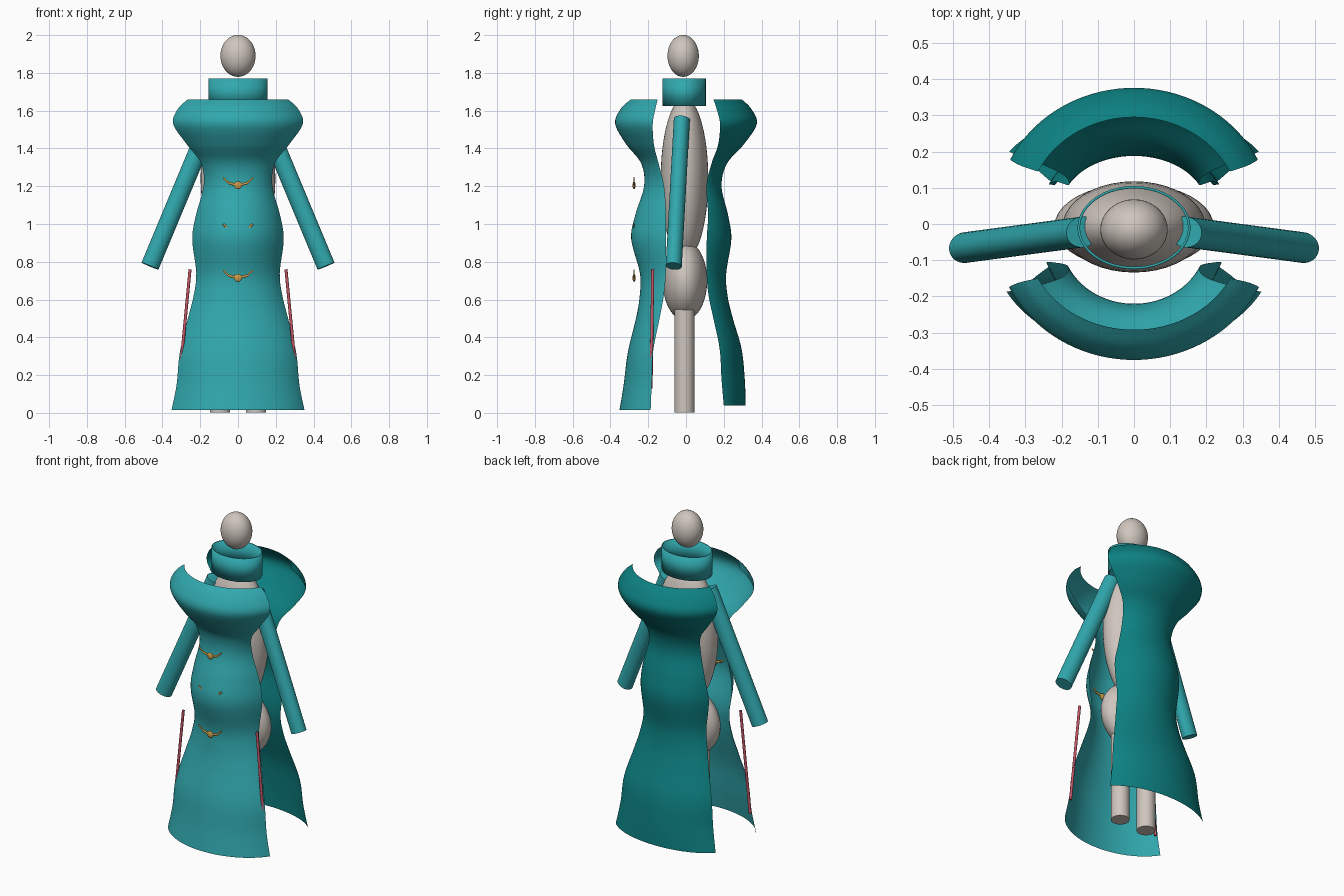
import bpy, bmesh, math
from mathutils import Vector

if "Cube" in bpy.data.objects:
    bpy.data.objects.remove(bpy.data.objects["Cube"])


def material(name, rgb):
    m = bpy.data.materials.new(name)
    m.diffuse_color = (*rgb, 1)
    m.use_nodes = True
    m.node_tree.nodes["Principled BSDF"].inputs["Base Color"].default_value = m.diffuse_color
    return m


TEAL = material("teal cloth", (0.030, 0.39, 0.42))
DARK = material("dark teal cloth", (0.004, 0.22, 0.225))
SKIN = material("mannequin grey", (0.62, 0.56, 0.51))
GOLD = material("gold", (0.60, 0.33, 0.07))
PINK = material("rose piping", (0.56, 0.09, 0.13))


def finish(name, bm, mat, angle=40):
    me = bpy.data.meshes.new(name)
    bm.to_mesh(me)
    bm.free()
    ob = bpy.data.objects.new(name, me)
    bpy.context.collection.objects.link(ob)
    me.materials.append(mat)
    bpy.ops.object.select_all(action='DESELECT')
    ob.select_set(True)
    bpy.context.view_layer.objects.active = ob
    bpy.ops.object.shade_smooth_by_angle(angle=math.radians(angle))
    return ob


def ellipsoid(name, center, radii, mat):
    bm = bmesh.new()
    bmesh.ops.create_uvsphere(bm, u_segments=40, v_segments=24, radius=1)
    for v in bm.verts:
        v.co = Vector(center) + Vector([a * b for a, b in zip(v.co, radii)])
    return finish(name, bm, mat)


def rod(name, a, b, radius, mat, flat=1.0):
    """Capped cylinder from a to b; flat squashes it in depth."""
    a, b = Vector(a), Vector(b)
    bm = bmesh.new()
    bmesh.ops.create_cone(bm, cap_ends=True, segments=32, radius1=radius,
                          radius2=radius, depth=(b - a).length)
    rot = Vector((0, 0, 1)).rotation_difference(b - a)
    for v in bm.verts:
        v.co.y *= flat
        v.co = rot @ v.co + (a + b) / 2
    return finish(name, bm, mat)


def spline(rows, steps=6):
    """Smooth curve through the profile rows."""
    rows = [Vector(r) for r in rows]
    out = []
    for i in range(len(rows) - 1):
        p1, p2 = rows[i], rows[i + 1]
        p0, p3 = rows[max(i - 1, 0)], rows[min(i + 2, len(rows) - 1)]
        for s in range(steps):
            t = s / steps
            out.append(0.5 * (2 * p1 + (p2 - p0) * t
                              + (2 * p0 - 5 * p1 + 4 * p2 - p3) * t * t
                              + (3 * p1 - p0 - 3 * p2 + p3) * t ** 3))
    return out + [rows[-1]]


def gown_panel(name, rows, side, mat):
    """Curved sheet; rows give height, half width, edge depth, middle depth."""
    bm = bmesh.new()
    n, amax = 36, math.radians(64)
    c = math.cos(amax)
    grid = []
    for z, w, edge, mid in spline(rows):
        line = []
        for i in range(n + 1):
            a = amax * (2 * i / n - 1)
            x = w * math.sin(a) / math.sin(amax)
            y = edge + (mid - edge) * (math.cos(a) - c) / (1 - c)
            line.append(bm.verts.new((x, side * y, z)))
        grid.append(line)
    for r, s in zip(grid, grid[1:]):
        for i in range(n):
            f = [r[i], r[i + 1], s[i + 1], s[i]]
            bm.faces.new(f if side < 0 else f[::-1])
    return finish(name, bm, mat, 60)


# Gown panels, hem to neckline
gown_panel("front_panel", [
    (0.015, .352, .187, .352), (0.15, .325, .182, .330), (0.32, .308, .175, .308),
    (0.50, .265, .140, .265), (0.62, .235, .118, .245), (0.74, .221, .107, .244),
    (0.92, .242, .106, .290), (1.05, .222, .106, .268), (1.20, .182, .116, .222),
    (1.32, .195, .145, .237), (1.42, .270, .170, .315), (1.53, .343, .176, .375),
    (1.61, .318, .162, .345), (1.66, .265, .150, .292)], -1, TEAL)
gown_panel("back_panel", [
    (0.04, .345, .200, .316), (0.18, .320, .188, .311), (0.34, .303, .178, .294),
    (0.50, .262, .145, .248), (0.62, .233, .120, .220), (0.74, .217, .109, .213),
    (0.92, .235, .110, .240), (1.05, .215, .117, .222), (1.20, .180, .108, .188),
    (1.32, .195, .135, .217), (1.42, .270, .170, .305), (1.53, .340, .180, .375),
    (1.61, .315, .162, .345), (1.66, .265, .145, .295)], 1, DARK)

# Mannequin
ellipsoid("head", (0, -0.015, 1.89), (.093, .083, .111), SKIN)
ellipsoid("torso", (0, -0.008, 1.24), (.198, .126, .43), SKIN)
ellipsoid("hips", (0, -0.006, 0.70), (.220, .118, .21), SKIN)

# Collar: open band with thickness
bm = bmesh.new()
bmesh.ops.create_cone(bm, cap_ends=False, segments=56, radius1=1, radius2=1, depth=1)
for v in bm.verts:
    v.co = (v.co.x * .156, v.co.y * .115 - .01, 1.6975 + v.co.z * .145)
collar = finish("collar", bm, TEAL)
wall = collar.modifiers.new("thickness", 'SOLIDIFY')
wall.thickness = 0.007
wall.offset = -1

for s, label in ((-1, "left"), (1, "right")):
    rod(label + "_leg", (s * .095, -.008, .002), (s * .095, -.008, .56), .053, SKIN)
    rod(label + "_sleeve", (s * .142, -.022, 1.555), (s * .466, -.065, .777),
        .049, TEAL, 0.86)
    rod(label + "_piping", (s * .254, -.176, .76), (s * .314, -.185, .13), .008, PINK)

# Gold clasps with raised wings
for k, z in enumerate((1.205, 0.96, 0.715)):
    ellipsoid(f"clasp_{k}_knob", (0, -.275, z), (.021, .008, .021), GOLD)
    for s in (-1, 1):
        rod(f"clasp_{k}_inner_wing", (0, -.275, z), (s * .05, -.275, z + .012),
            .007, GOLD, 0.6)
        rod(f"clasp_{k}_outer_wing", (s * .045, -.275, z + .008),
            (s * .078, -.275, z + .040), .005, GOLD, 0.6)
